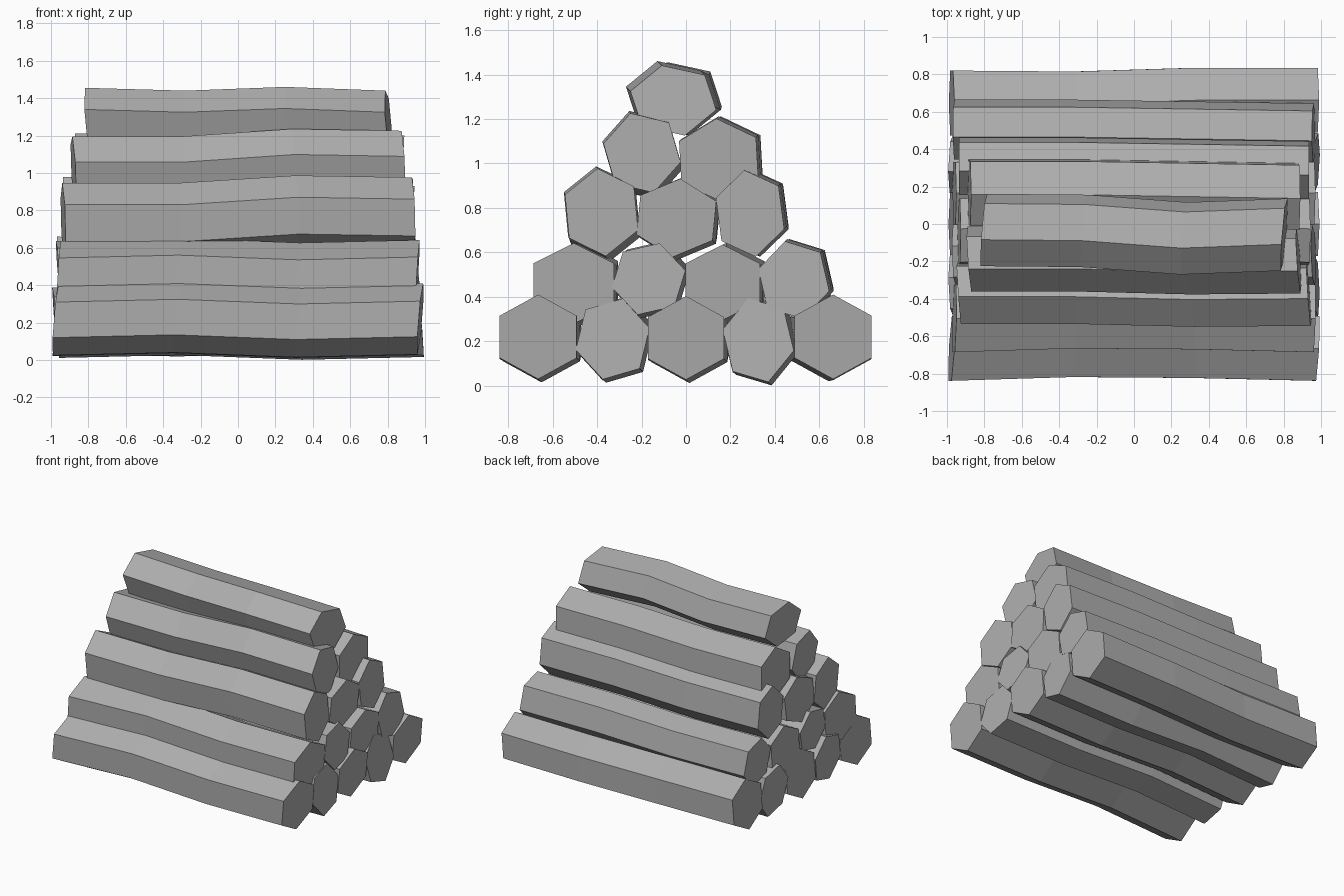
import bpy, bmesh, math

# each row: half length, then logs as
# (y, z, direction of top corner in degrees, y radius, z radius, cap slant over y, cap slant over z)
ROWS = [
    (0.975, [(-0.665, 0.22, 90, 0.2, 0.19, 0.05, 0.08),
             (-0.33, 0.21, 75, 0.172, 0.188, -0.03, -0.09),
             (0, 0.215, 90, 0.197, 0.188, 0, 0.09),
             (0.325, 0.205, 106, 0.165, 0.196, 0.04, -0.09),
             (0.662, 0.22, 90, 0.2, 0.19, 0, 0.08)]),
    (0.96, [(-0.505, 0.46, 90, 0.208, 0.182, 0.02, 0.06),
            (-0.168, 0.48, 73, 0.17, 0.168, -0.03, -0.08),
            (0.165, 0.465, 90, 0.193, 0.17, 0, 0.06),
            (0.485, 0.475, 104, 0.166, 0.18, 0, -0.05)]),
    (0.935, [(-0.38, 0.78, 96, 0.18, 0.198, -0.07, -0.03),
             (-0.043, 0.755, 85, 0.198, 0.177, 0, 0.05),
             (0.288, 0.775, 99, 0.165, 0.197, 0, 0)]),
    (0.88, [(-0.198, 1.047, 107, 0.178, 0.187, -0.07, -0.05),
            (0.147, 1.015, 93, 0.2, 0.187, 0, 0.05)]),
    (0.803, [(-0.057, 1.283, 105, 0.2, 0.163, 0.08, -0.07)]),
]
# gentle bends: (dy, dz) of the four rings from -x to +x
STRAIGHT = [(0, -0.005), (0.02, 0.01), (0.015, -0.015), (0, 0)]
RISING = [(0.01, -0.03), (0.01, -0.03), (-0.005, 0.01), (0, 0)]
BACK = [(-0.015, 0), (-0.02, -0.01), (0, -0.005), (0, 0)]
LEAN = [(0.02, 0.01), (0.02, 0), (0.01, 0.01), (0, 0)]
TOP = [(0.025, 0.015), (0.02, 0), (-0.02, 0.02), (0, 0)]
BENDS = [[STRAIGHT, STRAIGHT, STRAIGHT, STRAIGHT, BACK],
         [STRAIGHT, STRAIGHT, STRAIGHT, LEAN],
         [RISING, STRAIGHT, LEAN],
         [RISING, LEAN],
         [TOP]]

# darker grey for all logs
grey = bpy.data.materials.new("log_grey")
grey.diffuse_color = (0.42, 0.42, 0.42, 1)


def log(name, half, y, z, phase, ry, rz, slant_y, slant_z, bend):
    bm = bmesh.new()
    rings = []
    for i, (dy, dz) in enumerate(bend):
        x = half * (2 * i / 3 - 1)
        ring = []
        for k in range(6):
            a = math.radians(phase + 60 * k)
            u, v = ry * math.cos(a), rz * math.sin(a)
            ring.append(bm.verts.new((x + slant_y * u + slant_z * v,
                                      y + dy + u, max(0, z + dz + v))))
        rings.append(ring)
    for r, s in zip(rings, rings[1:]):
        for k in range(6):
            j = (k + 1) % 6
            bm.faces.new((r[k], r[j], s[j], s[k]))
    # end caps
    bm.faces.new(rings[0])
    bm.faces.new(rings[-1])
    bmesh.ops.recalc_face_normals(bm, faces=bm.faces)
    mesh = bpy.data.meshes.new(name)
    bm.to_mesh(mesh)
    bm.free()
    mesh.materials.append(grey)
    bpy.context.collection.objects.link(bpy.data.objects.new(name, mesh))


# stack the pyramid of logs
for r, (half, logs) in enumerate(ROWS):
    for n, values in enumerate(logs):
        log(f"log_row{r + 1}_{n + 1}", half, *values, BENDS[r][n])
